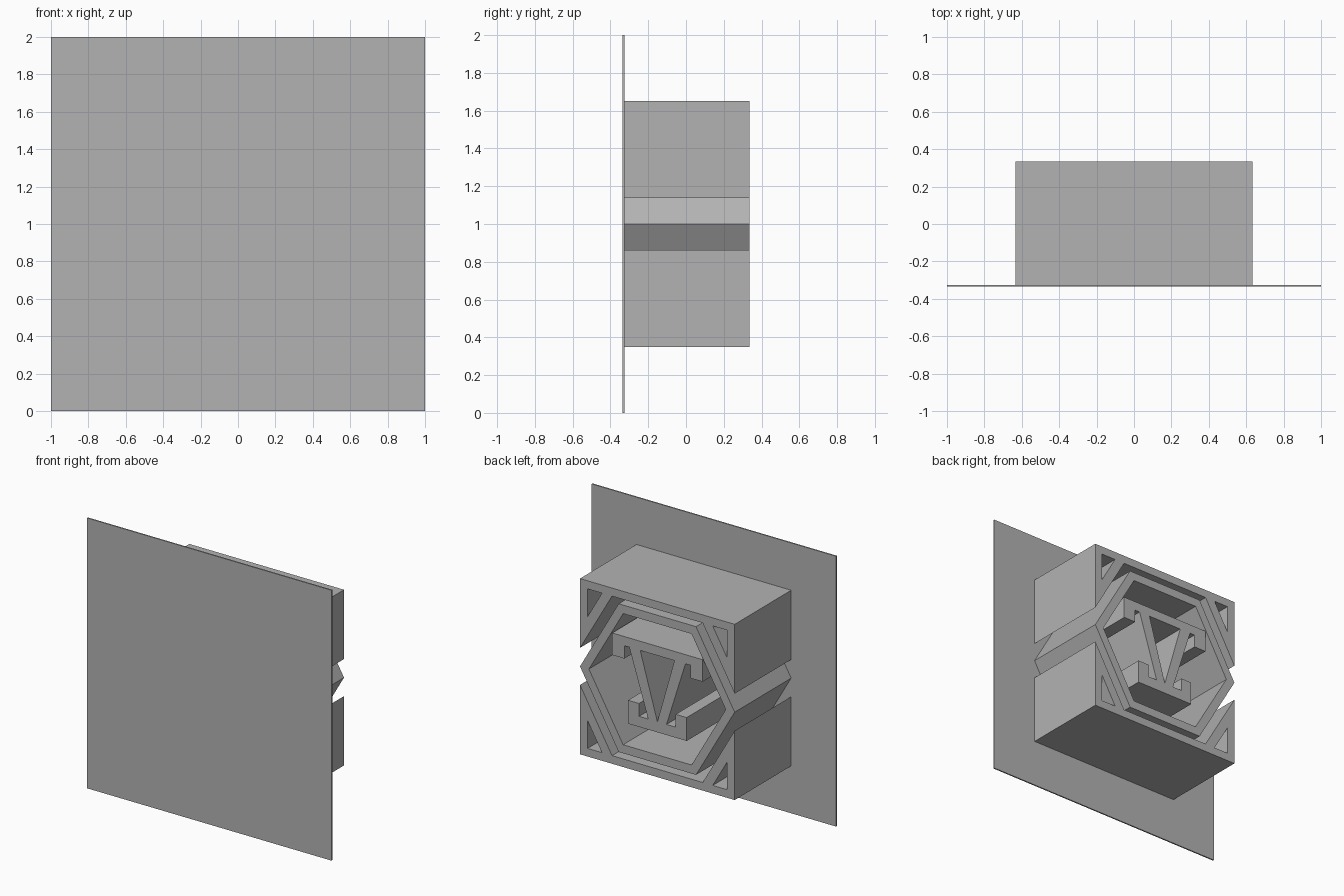
import bpy, bmesh
from math import cos, sin, pi, radians

cube = bpy.data.objects.get("Cube")
if cube:
    bpy.data.objects.remove(cube, do_unlink=True)

BACK, FRONT = -0.325, 0.335   # depth range of the relief
MID = 1.0                     # height of the relief's centre

grey = bpy.data.materials.new("plain grey")
grey.use_nodes = True
colour = (0.45, 0.45, 0.45, 1)
grey.diffuse_color = colour
grey.node_tree.nodes["Principled BSDF"].inputs["Base Color"].default_value = colour


def extrude_outline(name, outlines, y0=BACK, y1=FRONT):
    """Extrude closed x-z outlines along y; nested outlines become holes."""
    curve = bpy.data.curves.new(name, "CURVE")
    curve.dimensions = "2D"
    curve.fill_mode = "BOTH"
    curve.extrude = (y1 - y0) / 2
    for points in outlines:
        spline = curve.splines.new("POLY")
        spline.points.add(len(points) - 1)
        for p, (x, z) in zip(spline.points, points):
            p.co = (x, z, 0, 1)
        spline.use_cyclic_u = True
    helper = bpy.data.objects.new(name + " helper", curve)
    bpy.context.collection.objects.link(helper)
    graph = bpy.context.evaluated_depsgraph_get()
    mesh = bpy.data.meshes.new_from_object(helper.evaluated_get(graph))
    bpy.data.objects.remove(helper, do_unlink=True)

    # Weld the caps, then stand the shape upright
    bm = bmesh.new()
    bm.from_mesh(mesh)
    bmesh.ops.remove_doubles(bm, verts=bm.verts, dist=1e-5)
    for v in bm.verts:
        x, z, d = v.co
        v.co = (x, (y0 + y1) / 2 - d, z + MID)
    bmesh.ops.recalc_face_normals(bm, faces=bm.faces)
    for f in bm.faces:
        f.smooth = False
    bm.to_mesh(mesh)
    bm.free()
    mesh.materials.clear()
    mesh.materials.append(grey)
    obj = bpy.data.objects.new(name, mesh)
    bpy.context.collection.objects.link(obj)
    return obj


def mirror_x(half):
    """Complete a right-hand outline with its mirror image."""
    return half + [(-x, z) for x, z in reversed(half)]


def flip(points, sx=1, sz=1):
    return [(x * sx, z * sz) for x, z in points]


def hexagon(radius):
    return [(radius * cos(i * pi / 3), radius * sin(i * pi / 3)) for i in range(6)]


# Thin backing plate
extrude_outline("backing_plate", [[(-1, -1), (1, -1), (1, 1), (-1, 1)]], -0.335, BACK)

# Hexagonal ring
extrude_outline("hexagon_ring", [hexagon(0.633), hexagon(0.56)])

# Upper and lower frames with triangular corner openings
frame = mirror_x([(0.371, 0.59), (0.633, 0.137), (0.633, 0.65)])
corner = [(0.571, 0.385), (0.571, 0.59), (0.453, 0.59)]
for name, sz in (("upper_frame", 1), ("lower_frame", -1)):
    extrude_outline(name, [flip(frame, 1, sz), flip(corner, 1, sz), flip(corner, -1, sz)])

# Inner brackets: wide one opening down, narrow one opening up
extrude_outline("upper_bracket", [mirror_x(
    [(0.27, 0.25), (0.27, 0.155), (0.37, 0.155), (0.37, 0.318)])])
extrude_outline("lower_bracket", [mirror_x(
    [(0.15, -0.24), (0.15, -0.145), (0.24, -0.145), (0.24, -0.318)])])

# Slanted struts joining the brackets
strut = [(0.14, 0.25), (0.23, 0.25), (0.075, -0.24), (0, -0.24)]
for name, sx in (("left_strut", 1), ("right_strut", -1)):
    extrude_outline(name, [flip(strut, sx)])
